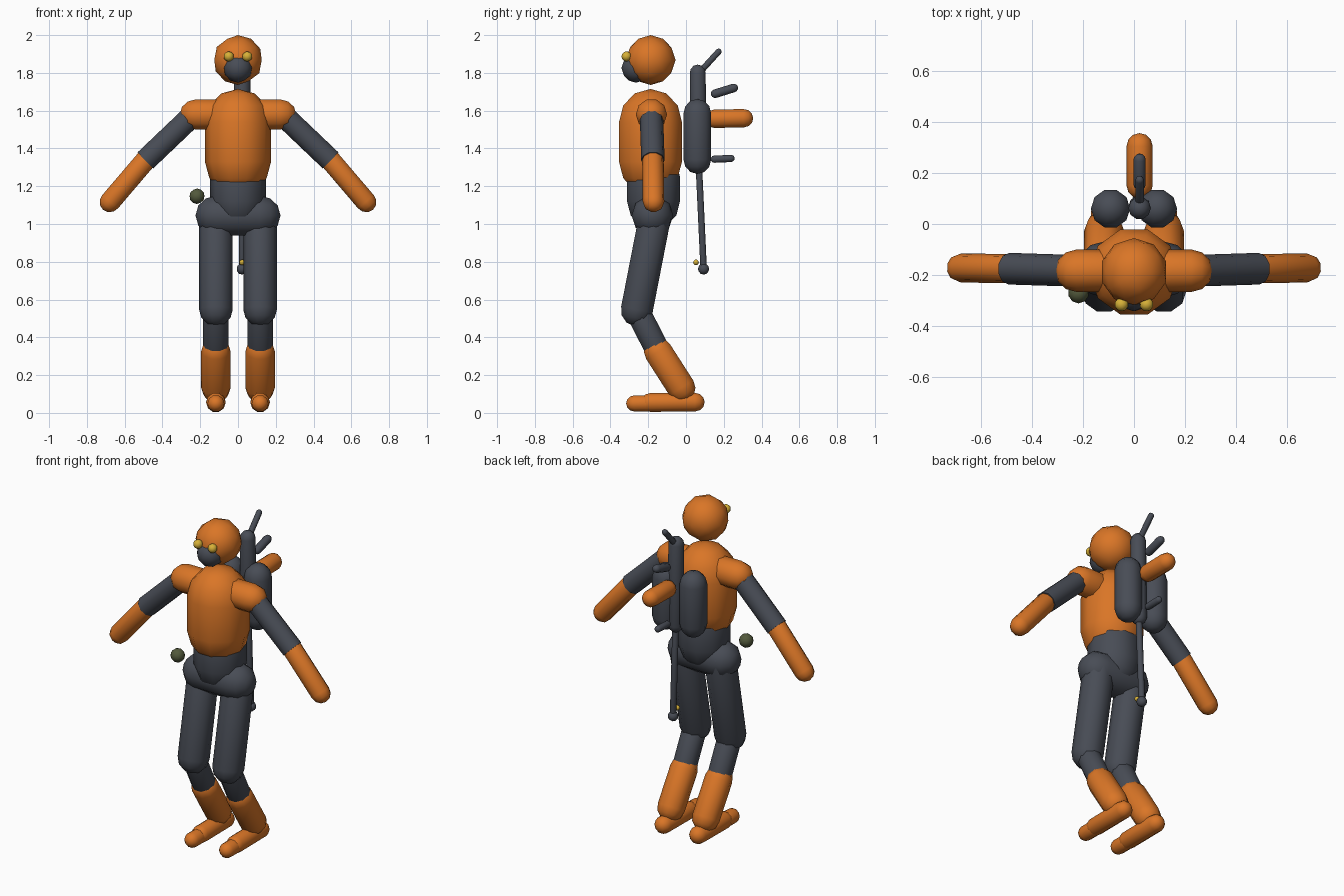
import bpy, bmesh, math
from mathutils import Vector

cube = bpy.data.objects.get("Cube")
if cube:
    bpy.data.objects.remove(cube, do_unlink=True)


def material(name, rgb):
    m = bpy.data.materials.new(name)
    m.use_nodes = True
    m.diffuse_color = (*rgb, 1)
    m.node_tree.nodes["Principled BSDF"].inputs["Base Color"].default_value = (*rgb, 1)
    return m


ORANGE = material("armour_orange", (0.70, 0.18, 0.02))
DARK = material("suit_charcoal", (0.065, 0.073, 0.092))
YELLOW = material("lens_yellow", (0.68, 0.44, 0.04))
GREEN = material("pouch_green", (0.085, 0.10, 0.045))


def finish(bm, name, mat):
    bmesh.ops.recalc_face_normals(bm, faces=bm.faces[:])
    for f in bm.faces:
        f.smooth = len(f.verts) < 5
    mesh = bpy.data.meshes.new(name)
    bm.to_mesh(mesh)
    bm.free()
    mesh.materials.append(mat)
    obj = bpy.data.objects.new(name, mesh)
    bpy.context.collection.objects.link(obj)
    return obj


def ball(name, mat, centre, r):
    bm = bmesh.new()
    bmesh.ops.create_icosphere(bm, subdivisions=2, radius=r)
    obj = finish(bm, name, mat)
    obj.location = centre
    return obj


def capsule(name, mat, a, b, r, flat=False, sides=10, steps=3):
    """Rounded rod from a to b; flat=True leaves the ends square."""
    a, b = Vector(a), Vector(b)
    length = (b - a).length
    if flat:
        profile = [(r, 0), (r, length)]
    else:
        arc = [math.radians(90 * i / steps) for i in range(steps)]
        profile = [(r * math.cos(t), -r * math.sin(t)) for t in reversed(arc)]
        profile += [(r * math.cos(t), length + r * math.sin(t)) for t in arc]
    bm = bmesh.new()
    turn = [2 * math.pi * i / sides for i in range(sides)]
    rings = [[bm.verts.new((rad * math.cos(t), rad * math.sin(t), z)) for t in turn]
             for rad, z in profile]
    for low, high in zip(rings, rings[1:]):
        for i in range(sides):
            j = (i + 1) % sides
            bm.faces.new((low[i], low[j], high[j], high[i]))
    for ring, tip in ((rings[0], -r), (rings[-1], length + r)):
        if flat:
            bm.faces.new(ring)
        else:
            top = bm.verts.new((0, 0, tip))
            for i in range(sides):
                bm.faces.new((ring[i], ring[(i + 1) % sides], top))
    obj = finish(bm, name, mat)
    obj.location = a
    obj.rotation_euler = (b - a).to_track_quat("Z", "Y").to_euler()
    return obj


# Head and mask
ball("head", ORANGE, (0, -0.187, 1.868), 0.132)
ball("mask", DARK, (0, -0.265, 1.825), 0.077)

# Trunk
capsule("chest", ORANGE, (0, -0.188, 1.33), (0, -0.188, 1.54), 0.175)
capsule("abdomen", DARK, (0, -0.172, 1.12), (0, -0.172, 1.25), 0.147)
capsule("pelvis", DARK, (-0.115, -0.178, 1.045), (0.115, -0.178, 1.045), 0.11)
ball("belt_pouch", GREEN, (-0.217, -0.27, 1.147), 0.041)

# Paired parts
for side, s in (("left", 1), ("right", -1)):
    ball(side + "_eye", YELLOW, (s * 0.049, -0.315, 1.887), 0.027)

    # Arm
    elbow = (s * 0.49, -0.175, 1.337)
    capsule(side + "_shoulder", ORANGE, (s * 0.10, -0.183, 1.58), (s * 0.225, -0.183, 1.58), 0.083)
    capsule(side + "_upper_arm", DARK, (s * 0.24, -0.183, 1.575), elbow, 0.062, flat=True)
    capsule(side + "_forearm", ORANGE, elbow, (s * 0.677, -0.172, 1.118), 0.057)

    # Leg
    x = s * 0.117
    capsule(side + "_thigh", DARK, (x, -0.163, 1.045), (x, -0.26, 0.547), 0.089)
    capsule(side + "_shin", DARK, (x, -0.26, 0.547), (x, -0.145, 0.32), 0.068)
    capsule(side + "_boot", ORANGE, (x, -0.148, 0.325), (x, -0.025, 0.133), 0.078)
    capsule(side + "_foot", ORANGE, (x, -0.19, 0.055), (x, 0.047, 0.057), 0.052)
    capsule(side + "_toe", ORANGE, (x, -0.272, 0.05), (x, -0.18, 0.05), 0.045)

    # Back tank
    capsule(side + "_tank", DARK, (s * 0.092, 0.06, 1.342), (s * 0.092, 0.06, 1.585), 0.077)

# Slung weapon with its fittings, all on one off-centre plane
X = 0.022
capsule("weapon_body", DARK, (X, 0.062, 1.80), (X, 0.068, 1.31), 0.044)
capsule("weapon_barrel", DARK, (X, 0.068, 1.31), (X, 0.093, 0.77), 0.018)
capsule("weapon_stock", DARK, (X, 0.07, 1.80), (X, 0.172, 1.912), 0.017)
capsule("weapon_grip", DARK, (X, 0.155, 1.69), (X, 0.252, 1.72), 0.024)
capsule("weapon_handle", DARK, (X, 0.15, 1.343), (X, 0.238, 1.347), 0.02)
capsule("weapon_magazine", ORANGE, (X, 0.15, 1.557), (X, 0.305, 1.56), 0.051)
ball("muzzle", DARK, (X, 0.093, 0.762), 0.03)
ball("front_sight", YELLOW, (X, 0.053, 0.797), 0.015)
